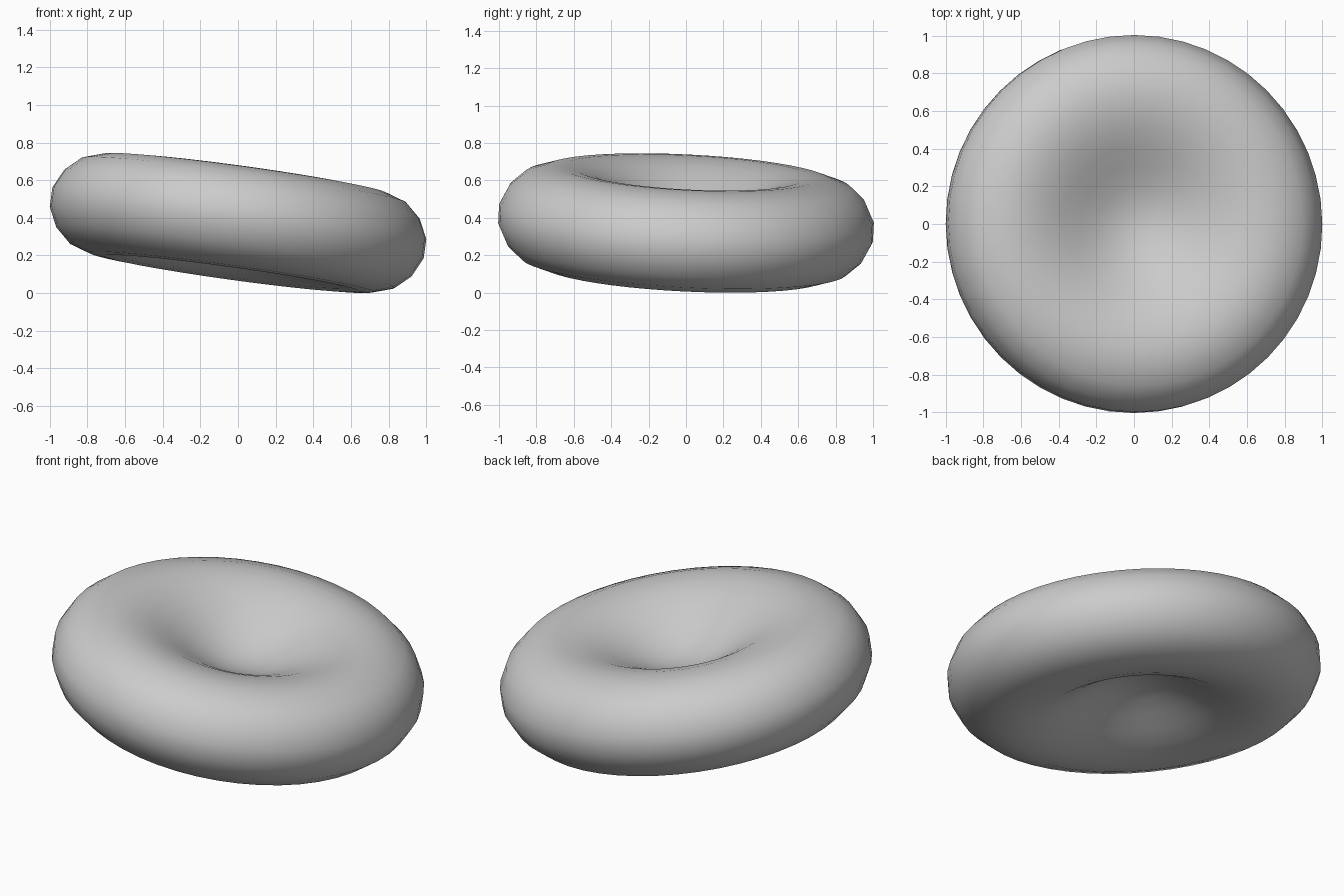
import bpy
import bmesh
import math
from mathutils import Vector

cube = bpy.data.objects.get("Cube")
if cube:
    bpy.data.objects.remove(cube, do_unlink=True)

SEGMENTS = 48

# Upper half of the cross-section, from the dimple out to the rim
upper = [(0.1, 0.058), (0.2, 0.09), (0.3, 0.139), (0.4, 0.19), (0.5, 0.236),
         (0.6, 0.263), (0.68, 0.271), (0.76, 0.265), (0.873, 0.228),
         (0.953, 0.155), (1.003, 0.052)]
DIMPLE = 0.047
profile = upper + [(r, -z) for r, z in reversed(upper)]

# Revolve the cross-section into a biconcave disc
bm = bmesh.new()
rings = []
for r, z in profile:
    angles = [math.tau * i / SEGMENTS for i in range(SEGMENTS)]
    rings.append([bm.verts.new((r * math.cos(a), r * math.sin(a), z)) for a in angles])
for a, b in zip(rings, rings[1:]):
    for i in range(SEGMENTS):
        j = (i + 1) % SEGMENTS
        bm.faces.new((a[i], b[i], b[j], a[j]))

# Close both dimples with a fan around a centre point
for ring, z in ((rings[0], DIMPLE), (rings[-1], -DIMPLE)):
    centre = bm.verts.new((0, 0, z))
    for i in range(SEGMENTS):
        bm.faces.new((centre, ring[i], ring[(i + 1) % SEGMENTS]))
bmesh.ops.recalc_face_normals(bm, faces=bm.faces)

# Tilt the disc and rest it on the ground
tilt = Vector((0, 0, 1)).rotation_difference(Vector((0.138, 0.05, 1)))
bmesh.ops.transform(bm, matrix=tilt.to_matrix().to_4x4(), verts=bm.verts)
lowest = min(v.co.z for v in bm.verts)
bmesh.ops.translate(bm, vec=(0, 0, -lowest), verts=bm.verts)
for face in bm.faces:
    face.smooth = True

mesh = bpy.data.meshes.new("dimpled_disc")
bm.to_mesh(mesh)
bm.free()
disc = bpy.data.objects.new("dimpled_disc", mesh)
bpy.context.collection.objects.link(disc)

# Single plain grey
grey = bpy.data.materials.new("light_grey")
grey.use_nodes = True
colour = (0.6, 0.6, 0.6, 1)
grey.diffuse_color = colour
grey.node_tree.nodes["Principled BSDF"].inputs["Base Color"].default_value = colour
mesh.materials.append(grey)
